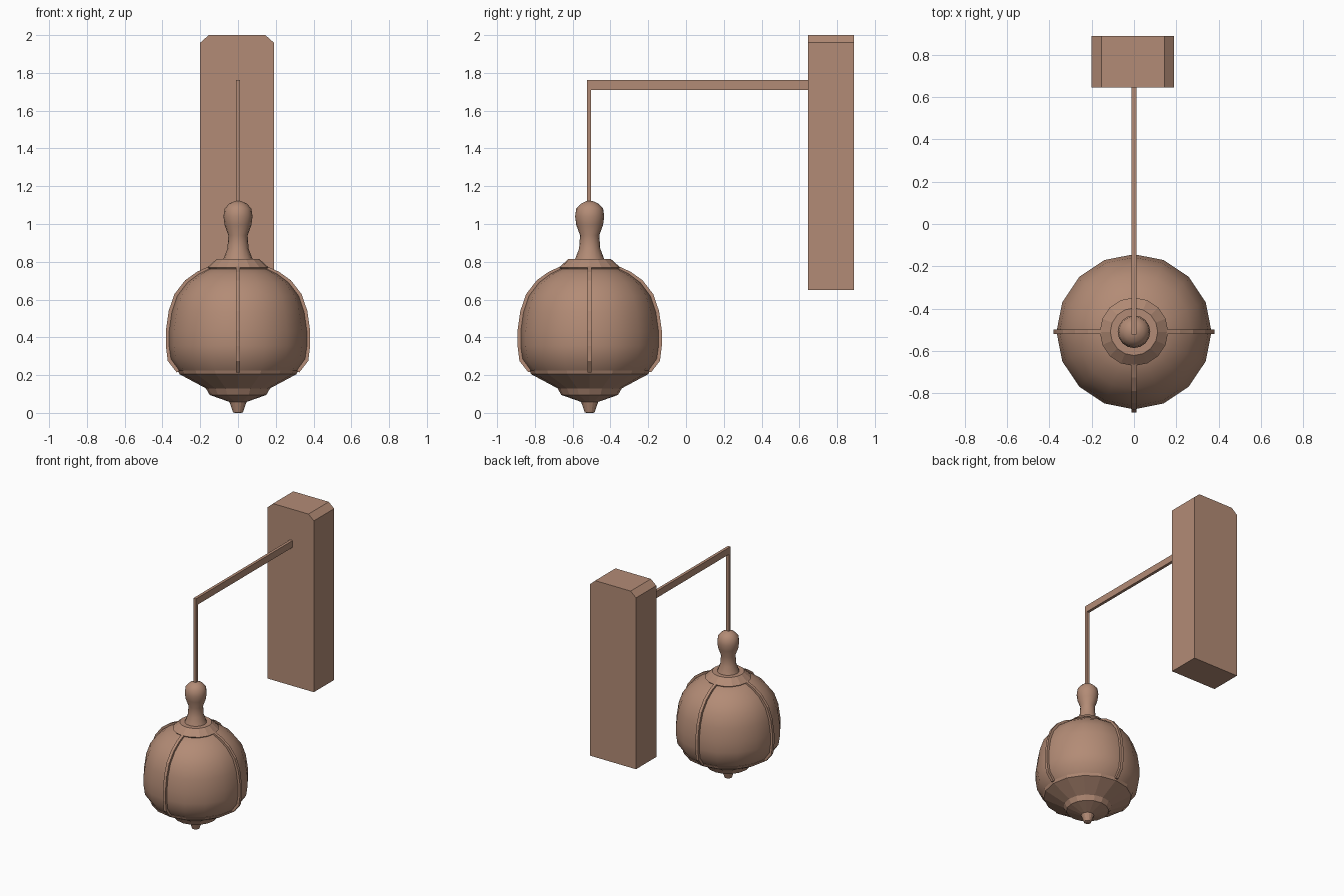
import bpy, bmesh, math

if "Cube" in bpy.data.objects:
    bpy.data.objects.remove(bpy.data.objects["Cube"])

CY = -0.51  # lantern axis in y
SIDES = 16

mat = bpy.data.materials.new("brown")
mat.diffuse_color = (0.45, 0.26, 0.18, 1)
mat.use_nodes = True
mat.node_tree.nodes["Principled BSDF"].inputs["Base Color"].default_value = mat.diffuse_color


def finish(name, bm, smooth=None):
    bmesh.ops.recalc_face_normals(bm, faces=bm.faces)
    me = bpy.data.meshes.new(name)
    bm.to_mesh(me)
    bm.free()
    ob = bpy.data.objects.new(name, me)
    bpy.context.collection.objects.link(ob)
    me.materials.append(mat)
    if smooth:
        bpy.ops.object.select_all(action='DESELECT')
        ob.select_set(True)
        bpy.context.view_layer.objects.active = ob
        bpy.ops.object.shade_smooth_by_angle(angle=math.radians(smooth))
    return ob


def lathe(name, profile, smooth=None):
    """Revolve (radius, z) points around the lantern axis, ends capped."""
    bm = bmesh.new()
    rings = []
    for r, z in profile:
        rings.append([bm.verts.new((r * math.cos(a), CY + r * math.sin(a), z))
                      for a in (2 * math.pi * i / SIDES for i in range(SIDES))])
    for lo, hi in zip(rings, rings[1:]):
        for i in range(SIDES):
            j = (i + 1) % SIDES
            bm.faces.new((lo[i], lo[j], hi[j], hi[i]))
    bm.faces.new(rings[0][::-1])
    bm.faces.new(rings[-1])
    return finish(name, bm, smooth)


def prism(name, outline, vec):
    """Extrude a flat outline of 3D points along a vector."""
    bm = bmesh.new()
    face = bm.faces.new([bm.verts.new(p) for p in outline])
    out = bmesh.ops.extrude_face_region(bm, geom=[face], use_keep_orig=True)
    bmesh.ops.translate(bm, vec=vec,
                        verts=[g for g in out["geom"] if isinstance(g, bmesh.types.BMVert)])
    return finish(name, bm)


# wall post with chamfered top corners
post = [(-0.20, 0.65), (0.19, 0.65), (0.19, 1.96), (0.145, 2.0), (-0.155, 2.0), (-0.20, 1.96)]
prism("wall_post", [(x, 0.645, z) for x, z in post], (0, 0.245, 0))

# bent hanging arm
arm = [(0.66, 1.71), (0.66, 1.762), (-0.524, 1.762), (-0.524, 1.10), (-0.502, 1.10), (-0.502, 1.71)]
prism("hanging_arm", [(-0.011, y, z) for y, z in arm], (0.022, 0, 0))

# glass globe
globe = [(0.31, 0.22), (0.357, 0.285), (0.367, 0.355), (0.367, 0.43), (0.352, 0.535),
         (0.323, 0.62), (0.27, 0.69), (0.21, 0.735), (0.14, 0.77)]
lathe("glass_globe", globe, 40)

# top cap and finial neck
lathe("top_cap", [(0.15, 0.757), (0.162, 0.77), (0.112, 0.815), (0.078, 0.815)])
lathe("finial_neck", [(0.078, 0.812), (0.056, 0.87), (0.051, 0.94), (0.071, 0.995),
                      (0.077, 1.04), (0.071, 1.082), (0.046, 1.108), (0.015, 1.122)], 50)

# stepped base and drop tip
lathe("base_cup", [(0.15, 0.095), (0.17, 0.13), (0.31, 0.205), (0.318, 0.225), (0.30, 0.225)])
lathe("base_step", [(0.045, 0.058), (0.15, 0.095), (0.15, 0.11)])
lathe("drop_tip", [(0.026, 0.003), (0.046, 0.06), (0.04, 0.066)])
lathe("drop_tip_end", [(0.018, 0.0), (0.026, 0.004)])

# four ribs following the globe outline
outer = [(0.325, 0.215), (0.372, 0.275), (0.382, 0.355), (0.382, 0.435), (0.367, 0.54),
         (0.337, 0.628), (0.28, 0.702), (0.217, 0.747), (0.145, 0.78)]
inner = [(r - 0.015, z) for r, z in globe]
section = outer + inner[::-1]
for k in range(4):
    a = k * math.pi / 2
    c, s = math.cos(a), math.sin(a)
    w = 0.011
    pts = [(r * c + w * s, CY + r * s - w * c, z) for r, z in section]
    prism("rib_%d" % (k + 1), pts, (-2 * w * s, 2 * w * c, 0))
